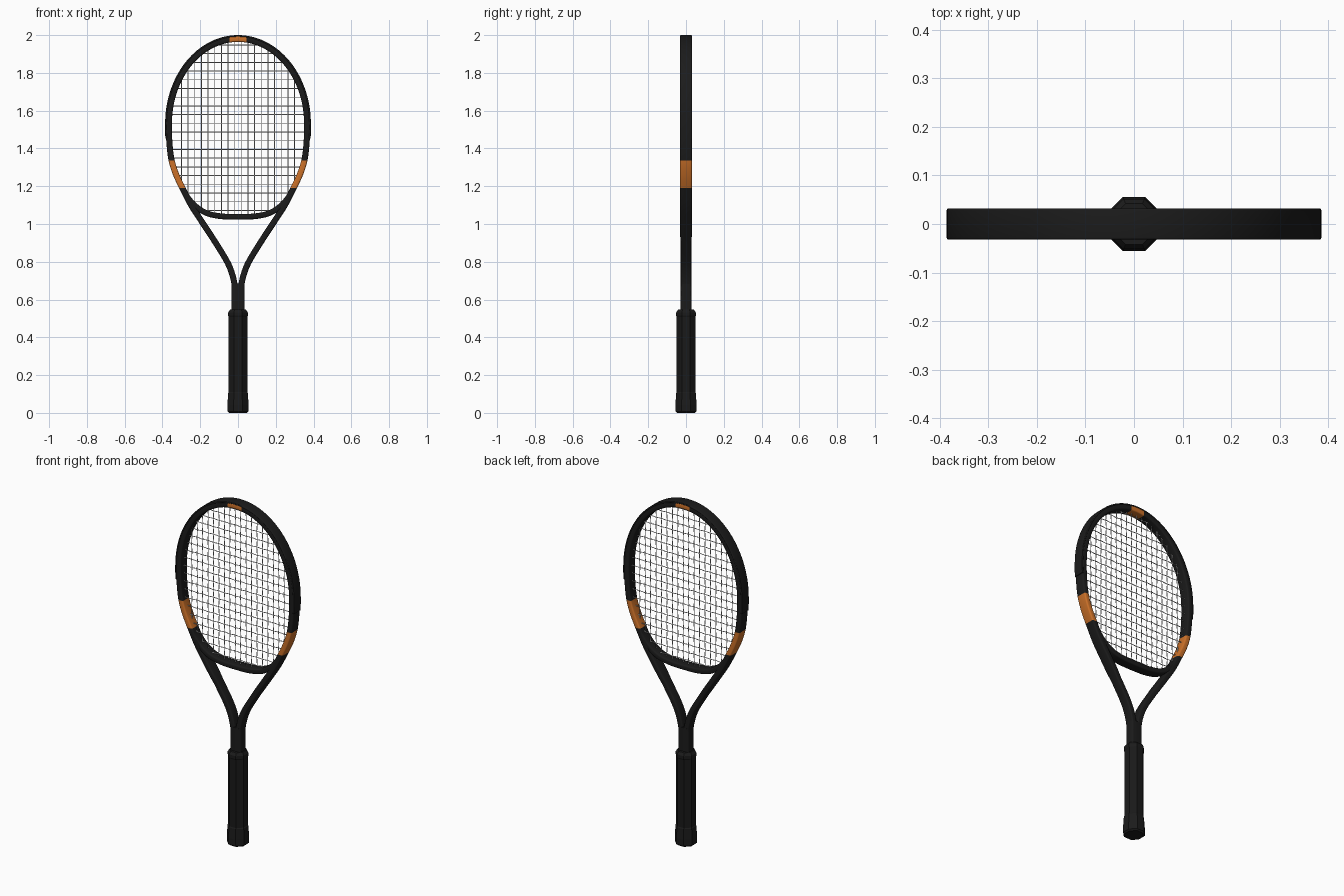
import bpy, bmesh, math
from mathutils import Vector

cube = bpy.data.objects.get("Cube")
if cube:
    bpy.data.objects.remove(cube)


def material(name, rgb, rough=0.6):
    m = bpy.data.materials.new(name)
    m.use_nodes = True
    m.diffuse_color = (*rgb, 1)
    bsdf = m.node_tree.nodes["Principled BSDF"]
    bsdf.inputs["Base Color"].default_value = (*rgb, 1)
    bsdf.inputs["Roughness"].default_value = rough
    return m


BLACK = material("frame black", (0.011, 0.011, 0.011))
ORANGE = material("accent orange", (0.6, 0.165, 0.022))
GRIP = material("grip black", (0.01, 0.01, 0.01))
STRING = material("string white", (0.75, 0.75, 0.75))


def finish(bm, name, mats, smooth=True):
    bmesh.ops.recalc_face_normals(bm, faces=bm.faces)
    mesh = bpy.data.meshes.new(name)
    bm.to_mesh(mesh)
    bm.free()
    ob = bpy.data.objects.new(name, mesh)
    bpy.context.collection.objects.link(ob)
    for m in mats:
        mesh.materials.append(m)
    if smooth:
        bpy.ops.object.select_all(action="DESELECT")
        ob.select_set(True)
        bpy.context.view_layer.objects.active = ob
        bpy.ops.object.shade_smooth_by_angle(angle=math.radians(35))
    return ob


def spline(pts, steps=8):
    """Catmull-Rom curve through (x, z) points."""
    p = [Vector(q) for q in pts]
    p = [2 * p[0] - p[1]] + p + [2 * p[-1] - p[-2]]
    out = []
    for a, b, c, d in zip(p, p[1:], p[2:], p[3:]):
        for i in range(steps):
            t = i / steps
            out.append(0.5 * (2 * b + (c - a) * t + (2 * a - 5 * b + 4 * c - d) * t * t
                              + (3 * b - a - 3 * c + d) * t ** 3))
    return out + [p[-2]]


def rounded(half_w, half_d, r):
    """Rounded rectangle as (across, depth) points."""
    pts = []
    for k in range(4):
        sx, sy = ((1, 1), (-1, 1), (-1, -1), (1, -1))[k]
        for j in range(4):
            a = math.pi / 2 * (k + j / 3)
            pts.append((sx * (half_w - r) + r * math.cos(a),
                        sy * (half_d - r) + r * math.sin(a)))
    return pts


def sweep(bm, path, profile, shift=0.0, depth=lambda z: 1.0):
    """Carry a profile along a path lying in the xz plane."""
    rings = []
    for i, p in enumerate(path):
        t = (path[min(i + 1, len(path) - 1)] - path[max(i - 1, 0)]).normalized()
        n = Vector((-t.y, t.x))
        ring = []
        for u, v in profile:
            q = p + n * (u + shift)
            ring.append(bm.verts.new((q.x, v * depth(p.y), q.y)))
        rings.append(ring)
    k = len(profile)
    for a, b in zip(rings, rings[1:]):
        for j in range(k):
            bm.faces.new((a[j], a[(j + 1) % k], b[(j + 1) % k], b[j]))
    bm.faces.new(rings[0])
    bm.faces.new(rings[-1])


# Centre line of the hoop and arms, from the left arm over the top
MID_Z, HALF_W, HALF_H = 1.53, 0.366, 0.45
side = [(0.018, 0.62), (0.02, 0.69), (0.05, 0.785), (0.118, 0.90), (0.19, 1.01),
        (0.248, 1.10), (0.294, 1.19), (0.329, 1.265), (0.352, 1.34), (0.363, 1.43)]
arc = [(HALF_W * math.cos(a), MID_Z + HALF_H * math.sin(a))
       for a in (math.pi * i / 16 for i in range(17))]
hoop = spline(side + arc + [(-x, z) for x, z in reversed(side)])
half_bridge = [(0.29, 1.18), (0.262, 1.135), (0.222, 1.092), (0.165, 1.057), (0.09, 1.041)]
bridge = spline(half_bridge + [(0, 1.038)] + [(-x, z) for x, z in reversed(half_bridge)])

# Frame with painted bands
ACCENT_LOW, ACCENT_HIGH, TOP_HALF = 1.19, 1.337, 0.044
bm = bmesh.new()
sweep(bm, hoop, rounded(0.016, 0.032, 0.008),
      depth=lambda z: 0.87 + 0.13 * min(1, max(0, (z - 0.91) / 0.04)))
for co, no in (((0, 0, ACCENT_LOW), (0, 0, 1)), ((0, 0, ACCENT_HIGH), (0, 0, 1)),
               ((TOP_HALF, 0, 0), (1, 0, 0)), ((-TOP_HALF, 0, 0), (1, 0, 0))):
    bmesh.ops.bisect_plane(bm, geom=bm.verts[:] + bm.edges[:] + bm.faces[:],
                           plane_co=co, plane_no=no)
for f in bm.faces:
    c = f.calc_center_median()
    on_side = ACCENT_LOW < c.z < ACCENT_HIGH
    on_top = c.z > 1.9 and abs(c.x) < TOP_HALF
    f.material_index = int(on_side or on_top)
finish(bm, "frame", [BLACK, ORANGE])

# Throat bridge closing the bottom of the hoop
bm = bmesh.new()
sweep(bm, bridge, rounded(0.015, 0.0305, 0.008))
finish(bm, "throat_bridge", [BLACK])

# Thin guard around the outside of the upper hoop
bm = bmesh.new()
sweep(bm, [p for p in hoop if p.y > 1.45], rounded(0.005, 0.032, 0.004), shift=-0.015)
finish(bm, "bumper_guard", [BLACK])

# Shaft between arms and handle
bm = bmesh.new()
sweep(bm, [Vector((0, 0.5)), Vector((0, 0.685))], rounded(0.035, 0.028, 0.01))
finish(bm, "shaft", [BLACK])


def octagon_stack(name, levels, mat):
    """Eight-sided solid from (height, distance to flat) levels."""
    bm = bmesh.new()
    rings = []
    for z, flat in levels:
        r = flat / math.cos(math.pi / 8)
        rings.append([bm.verts.new((r * math.cos(math.pi * (i + 0.5) / 4),
                                    r * math.sin(math.pi * (i + 0.5) / 4), z))
                      for i in range(8)])
    for a, b in zip(rings, rings[1:]):
        for i in range(8):
            bm.faces.new((a[i], a[(i + 1) % 8], b[(i + 1) % 8], b[i]))
    bm.faces.new(rings[0])
    bm.faces.new(rings[-1])
    finish(bm, name, [mat], smooth=False)


# Handle parts
octagon_stack("grip", [(0.09, 0.049), (0.52, 0.049)], GRIP)
octagon_stack("grip_collar", [(0.508, 0.049), (0.515, 0.052), (0.532, 0.052),
                              (0.547, 0.042)], BLACK)
octagon_stack("butt_cap", [(0, 0.048), (0.008, 0.056), (0.045, 0.056),
                           (0.105, 0.052), (0.11, 0.049)], BLACK)

# Strings, woven over and under each other
outline = [p for p in hoop if p.y > 1.18] + bridge[::-1]


def span(axis, value):
    """Range of the other coordinate inside the hoop at a given line."""
    hits = []
    for a, b in zip(outline, outline[1:] + outline[:1]):
        if (a[axis] - value) * (b[axis] - value) < 0:
            t = (value - a[axis]) / (b[axis] - a[axis])
            hits.append(a[1 - axis] + t * (b[1 - axis] - a[1 - axis]))
    return min(hits), max(hits)


MAINS = [(i - 8.5) * 0.0352 for i in range(18)]
CROSSES = [1.072 + i * 0.0461 for i in range(20)]
RADIUS = 0.0022


def string_bed(name, axis, lines, others, phase):
    bm = bmesh.new()
    for i, value in enumerate(lines):
        low, high = span(axis, value)
        stops = [(low, 0)]
        stops += [(o, RADIUS * (-1) ** (i + j + phase))
                  for j, o in enumerate(others) if low + 0.01 < o < high - 0.01]
        stops.append((high, 0))
        rings = []
        for along, y in stops:
            ring = []
            for k in range(6):
                u = RADIUS * math.cos(math.pi * k / 3)
                v = RADIUS * math.sin(math.pi * k / 3)
                x, z = (value + u, along) if axis == 0 else (along, value + u)
                ring.append(bm.verts.new((x, y + v, z)))
            rings.append(ring)
        for a, b in zip(rings, rings[1:]):
            for k in range(6):
                bm.faces.new((a[k], a[(k + 1) % 6], b[(k + 1) % 6], b[k]))
    finish(bm, name, [STRING])


string_bed("main_strings", 0, MAINS, CROSSES, 0)
string_bed("cross_strings", 1, CROSSES, MAINS, 1)
